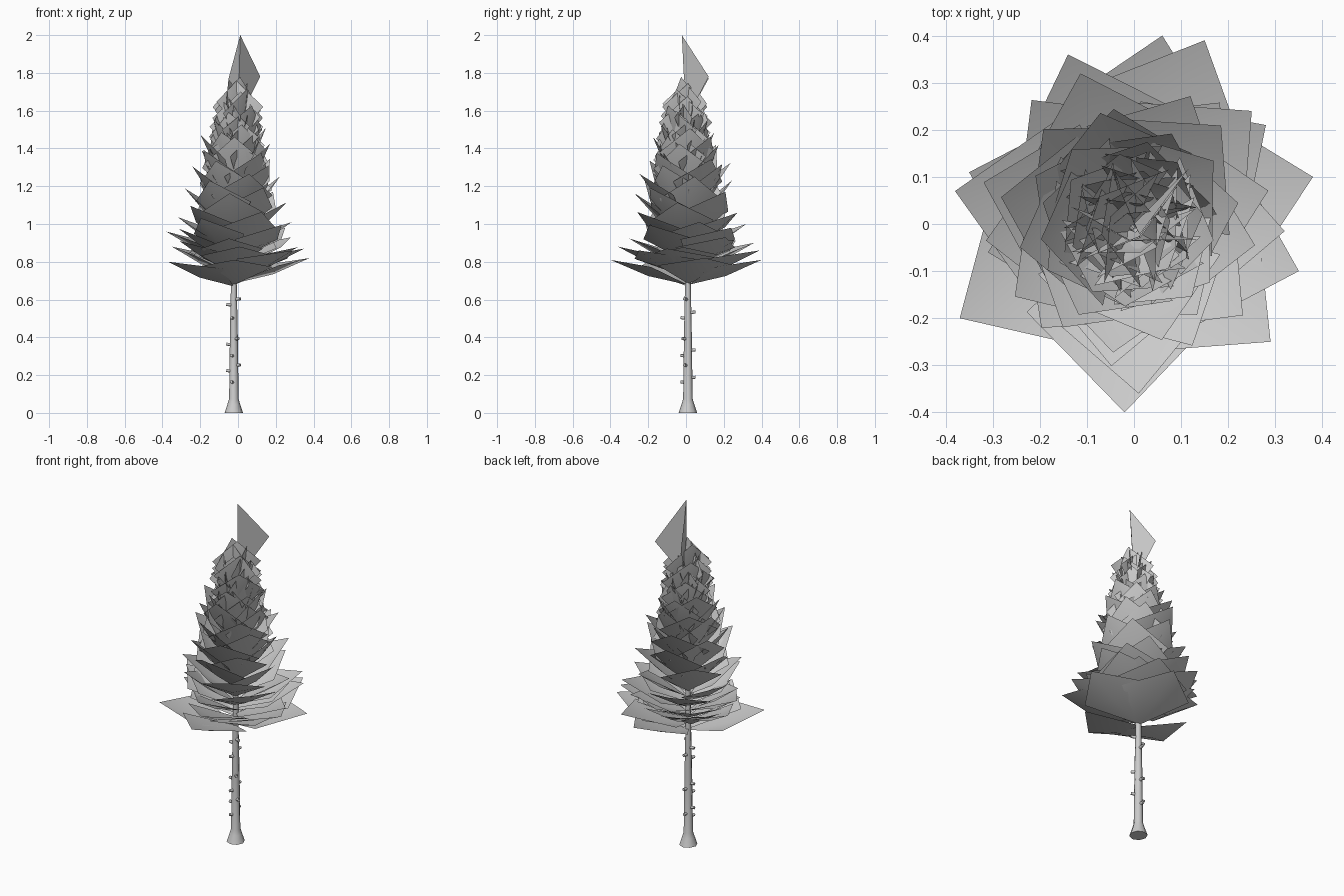
import bpy, bmesh, math, random
from mathutils import Vector

if "Cube" in bpy.data.objects:
    bpy.data.objects.remove(bpy.data.objects["Cube"])

random.seed(7)
grey = bpy.data.materials.new("foliage grey")
grey.diffuse_color = (0.6, 0.6, 0.6, 1)
grey.use_nodes = True
grey.node_tree.nodes["Principled BSDF"].inputs["Base Color"].default_value = grey.diffuse_color


def finish(bm, name, angle=60):
    me = bpy.data.meshes.new(name)
    bm.to_mesh(me)
    bm.free()
    ob = bpy.data.objects.new(name, me)
    bpy.context.collection.objects.link(ob)
    me.materials.append(grey)
    bpy.context.view_layer.objects.active = ob
    ob.select_set(True)
    bpy.ops.object.shade_smooth_by_angle(angle=math.radians(angle))
    ob.select_set(False)
    return ob


def axis(z):
    # trunk centre line, leaning slightly inside the crown
    k = max(0, (z - 0.7) / 1.3)
    return Vector((-0.022 + 0.032 * k, 0.01 - 0.03 * k, z))


def tube(bm, points, radii, sides):
    direction = (points[-1] - points[0]).normalized()
    side = direction.orthogonal().normalized()
    other = direction.cross(side)
    rings = []
    for p, r in zip(points, radii):
        ring = []
        for i in range(sides):
            a = math.tau * i / sides
            ring.append(bm.verts.new(p + r * (math.cos(a) * side + math.sin(a) * other)))
        rings.append(ring)
    for lo, hi in zip(rings, rings[1:]):
        for i in range(sides):
            j = (i + 1) % sides
            bm.faces.new((lo[i], lo[j], hi[j], hi[i]))
    bm.faces.new(rings[0][::-1])
    bm.faces.new(rings[-1])


# trunk with a flared foot
bm = bmesh.new()
heights = [0, 0.045, 0.075, 0.4, 0.7, 1.2, 1.7]
tube(bm, [axis(z) for z in heights], [0.049, 0.034, 0.025, 0.021, 0.015, 0.011, 0.005], 8)
finish(bm, "trunk")

# short twig stubs around the trunk
bm = bmesh.new()
stubs = [(0.16, -110), (0.185, 90), (0.22, 180), (0.25, -30), (0.30, -110), (0.33, 85),
         (0.36, 180), (0.39, -50), (0.50, -110), (0.53, 85), (0.57, 180), (0.60, -30)]
for z, deg in stubs:
    a = math.radians(deg)
    d = Vector((math.cos(a), math.sin(a), 0.1))
    tube(bm, [axis(z) + d * 0.01, axis(z) + d * 0.04], [0.009, 0.008], 6)
finish(bm, "twig_stubs")


def card(bm, z, azimuth, elevation, length, fold, sag, offset=0.0, width=0.5):
    """A square spray standing on one corner: side corners raised, middle sagging."""
    out = Vector((math.cos(azimuth), math.sin(azimuth), 0))
    along = out * math.cos(elevation) + Vector((0, 0, math.sin(elevation)))
    across = Vector((-out.y, out.x, 0))
    normal = along.cross(across)
    base = axis(z) + out * offset
    mid = base + along * length * 0.5
    half = length * width
    b, t = bm.verts.new(base), bm.verts.new(base + along * length)
    c = bm.verts.new(mid - normal * sag)
    l = bm.verts.new(mid + across * half + normal * fold)
    r = bm.verts.new(mid - across * half + normal * fold)
    for p, q in ((b, r), (r, t), (t, l), (l, b)):
        bm.faces.new((c, p, q))


# broad lowest sprays: tip position in plan and tip height
bm = bmesh.new()
tips = [(-0.02, -0.40, 0.81), (0.38, 0.10, 0.82), (0.06, 0.40, 0.81), (-0.37, -0.20, 0.80),
        (-0.38, 0.07, 0.96), (0.29, -0.25, 0.86), (-0.14, 0.36, 0.90), (0.15, 0.39, 0.86),
        (0.35, -0.10, 0.87), (0.28, 0.21, 0.93), (-0.22, 0.24, 0.87), (0.25, 0.24, 0.98),
        (-0.31, -0.06, 0.91), (0.01, -0.36, 0.88), (-0.35, 0.11, 0.88)]
for x, y, zt in tips:
    rise = 0.13 + 0.25 * (zt - 0.8)
    c = axis(zt - rise)
    run = math.hypot(x - c.x, y - c.y)
    card(bm, c.z, math.atan2(y - c.y, x - c.x), math.atan2(rise, run),
         math.hypot(run, rise), 0.03, 0.02, width=0.48)
finish(bm, "lower_sprays")


def blend(table, z):
    for (z0, a), (z1, b) in zip(table, table[1:]):
        if z <= z1:
            return a + (b - a) * (z - z0) / (z1 - z0)
    return table[-1][1]


# middle and upper sprays, spiralling up, growing steeper and smaller
bm = bmesh.new()
steepness = [(0.75, 24), (0.85, 36), (0.95, 47), (1.05, 55), (1.2, 65), (1.4, 76), (1.5, 82)]
sizes = [(0.75, 0.36), (1.0, 0.35), (1.2, 0.32), (1.5, 0.27)]
count = 66
for i in range(count):
    t = i / (count - 1)
    z = 0.75 + 0.76 * t ** 1.05
    card(bm, z, i * 2.39996 + random.uniform(-0.2, 0.2),
         math.radians(blend(steepness, z) + random.uniform(-5, 5)),
         blend(sizes, z) + random.uniform(-0.015, 0.015),
         0.025, 0.015, 0.02 * math.sin(math.pi * t), 0.48)
finish(bm, "upper_sprays")

# creased spray at the very top
bm = bmesh.new()
foot, tip = bm.verts.new((0.0, 0.0, 1.55)), bm.verts.new((0.012, -0.022, 2.0))
left, right = bm.verts.new((-0.05, 0.12, 1.77)), bm.verts.new((0.118, 0.12, 1.78))
bm.faces.new((foot, tip, left))
bm.faces.new((foot, right, tip))
finish(bm, "top_spray")
